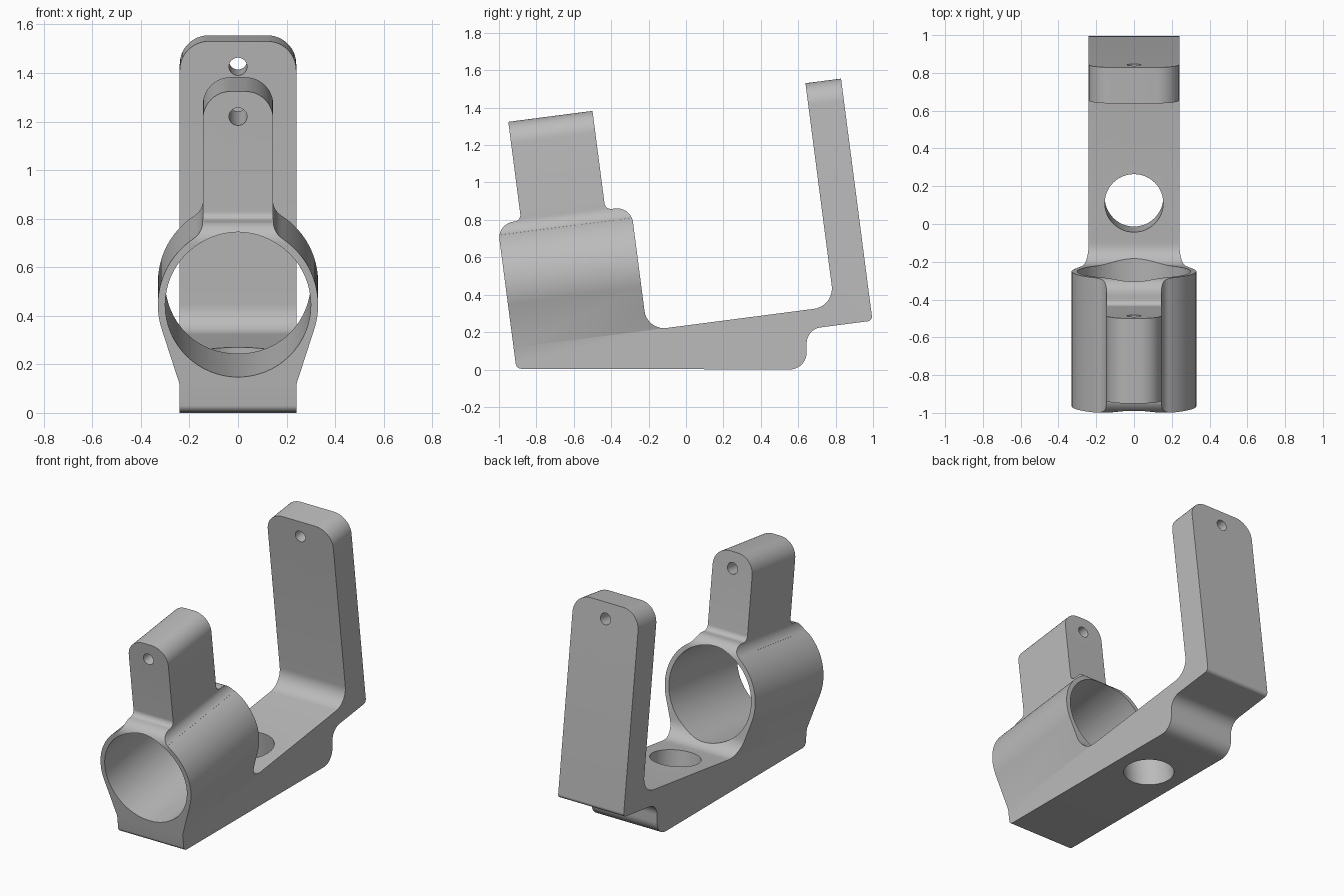
import bpy, bmesh, math
from mathutils import Vector

if "Cube" in bpy.data.objects:
    bpy.data.objects.remove(bpy.data.objects["Cube"])

TILT = math.radians(7.4)
C, S = math.cos(TILT), math.sin(TILT)
OY, OZ = -0.965, 0.445          # centre of the front end of the bore


def world(x, u, v):
    """Tilted frame (u along the bore, v up the arms) to world."""
    return Vector((x, OY + u * C - v * S, OZ + u * S + v * C))


def local(y, z):
    """World y, z to the tilted u, v."""
    return ((y - OY) * C + (z - OZ) * S, -(y - OY) * S + (z - OZ) * C)


def rounded(points, steps=10):
    """Polygon from (a, b, radius) corners, with each corner filleted."""
    out = []
    for i, (a, b, r) in enumerate(points):
        p = Vector((a, b))
        if r == 0:
            out.append(p)
            continue
        d0 = (Vector(points[i - 1][:2]) - p).normalized()
        d1 = (Vector(points[(i + 1) % len(points)][:2]) - p).normalized()
        half = d0.angle(d1) / 2
        centre = p + (d0 + d1).normalized() * r / math.sin(half)
        s = p + d0 * r / math.tan(half) - centre
        e = p + d1 * r / math.tan(half) - centre
        sweep = s.angle(e)
        for k in range(steps + 1):
            t = k / steps
            q = (s * math.sin((1 - t) * sweep) + e * math.sin(t * sweep)) / math.sin(sweep)
            out.append(centre + q)
    return out


def arc(ca, cb, r, start, end, steps):
    return [Vector((ca + r * math.cos(math.radians(start + (end - start) * k / steps)),
                    cb + r * math.sin(math.radians(start + (end - start) * k / steps))))
            for k in range(steps + 1)]


def prism(name, poly, lo, hi, place):
    """Extrude a polygon between lo and hi; place(a, b, depth) gives the point."""
    bm = bmesh.new()
    rings = [[bm.verts.new(place(a, b, d)) for a, b in poly] for d in (lo, hi)]
    n = len(poly)
    for i in range(n):
        j = (i + 1) % n
        bm.faces.new((rings[0][i], rings[0][j], rings[1][j], rings[1][i]))
    bm.faces.new(rings[0][::-1])
    bm.faces.new(rings[1])
    bmesh.ops.recalc_face_normals(bm, faces=bm.faces)
    mesh = bpy.data.meshes.new(name)
    bm.to_mesh(mesh)
    bm.free()
    ob = bpy.data.objects.new(name, mesh)
    bpy.context.collection.objects.link(ob)
    return ob


def boolean(ob, tool, operation):
    bpy.context.view_layer.objects.active = ob
    mod = ob.modifiers.new("cut", 'BOOLEAN')
    mod.operation, mod.object, mod.solver = operation, tool, 'EXACT'
    bpy.ops.object.modifier_apply(modifier=mod.name)
    bpy.data.objects.remove(tool)


across = lambda u, v, x: world(x, u, v)      # side profiles
along = lambda x, v, u: world(x, u, v)       # front profiles
upward = lambda x, u, v: world(x, u, v)      # plan profiles

FLOOR, TOP, SPLIT = -0.332, 0.87, 0.86

# Side outline of the whole bracket
foot_front, foot_back = local(-0.907, 0.004), local(0.645, 0.0)
step_u = local(0.645, 0.216)
side = rounded([
    (*foot_front, 0.03), (*foot_back, 0.09), (step_u[0], -0.435, 0.085),
    (1.922, -0.435, 0.025), (1.922, TOP, 0), (1.73, TOP, 0), (1.73, FLOOR, 0.11),
    (0.72, FLOOR, 0.105), (0.72, 0.337, 0.085), (0.582, 0.337, 0.035),
    (0.582, TOP, 0), (0.128, TOP, 0), (0.128, 0.337, 0.035), (0, 0.337, 0.085)])
bracket = prism("bracket", side, -0.5, 0.5, across)
rear = prism("rear_arm", side, -0.5, 0.5, across)

# Front outline of the tube, tapered foot and lug
half = [Vector((0.24, -0.9)), Vector((0.24, FLOOR))]
half += arc(0, 0, 0.33, -17.8, 56.7, 24)
half += arc(0.225, 0.343, 0.08, -123.3, -180, 8)
half += arc(0.03, TOP - 0.115, 0.115, 0, 90, 12)
front = half + [Vector((-p.x, p.y)) for p in reversed(half)]
boolean(bracket, prism("tube_outline", front, -0.4, SPLIT, along), 'INTERSECT')

# Rear arm outline with rounded top corners
arm = rounded([(-0.24, -0.9, 0), (0.24, -0.9, 0), (0.24, TOP, 0.12), (-0.24, TOP, 0.12)], 14)
boolean(rear, prism("arm_outline", arm, SPLIT, 2.4, along), 'INTERSECT')
boolean(bracket, rear, 'UNION')

# Bore, pin holes through both arms, and hole in the base
boolean(bracket, prism("bore", arc(0, 0, 0.30, 0, 354.375, 63), -0.3, 1.0, along), 'DIFFERENCE')
boolean(bracket, prism("pin_hole", arc(0, 0.765, 0.037, 0, 348.75, 31), -0.3, 2.4, along), 'DIFFERENCE')
hole_u = local(0.11, 0.253)[0]
boolean(bracket, prism("base_hole", arc(0, hole_u, 0.155, 0, 352.5, 47), -0.9, -0.25, upward), 'DIFFERENCE')

# Merge the seam and finish
bm = bmesh.new()
bm.from_mesh(bracket.data)
bmesh.ops.remove_doubles(bm, verts=bm.verts, dist=0.0002)
bmesh.ops.dissolve_limit(bm, angle_limit=math.radians(0.2), verts=bm.verts, edges=bm.edges)
bm.to_mesh(bracket.data)
bm.free()

grey = bpy.data.materials.new("grey")
grey.diffuse_color = (0.5, 0.5, 0.5, 1)
grey.use_nodes = True
grey.node_tree.nodes["Principled BSDF"].inputs["Base Color"].default_value = grey.diffuse_color
bracket.data.materials.clear()
bracket.data.materials.append(grey)
for f in bracket.data.polygons:
    f.material_index = 0
bpy.ops.object.select_all(action='DESELECT')
bracket.select_set(True)
bpy.context.view_layer.objects.active = bracket
bpy.ops.object.shade_smooth_by_angle(angle=math.radians(30))
